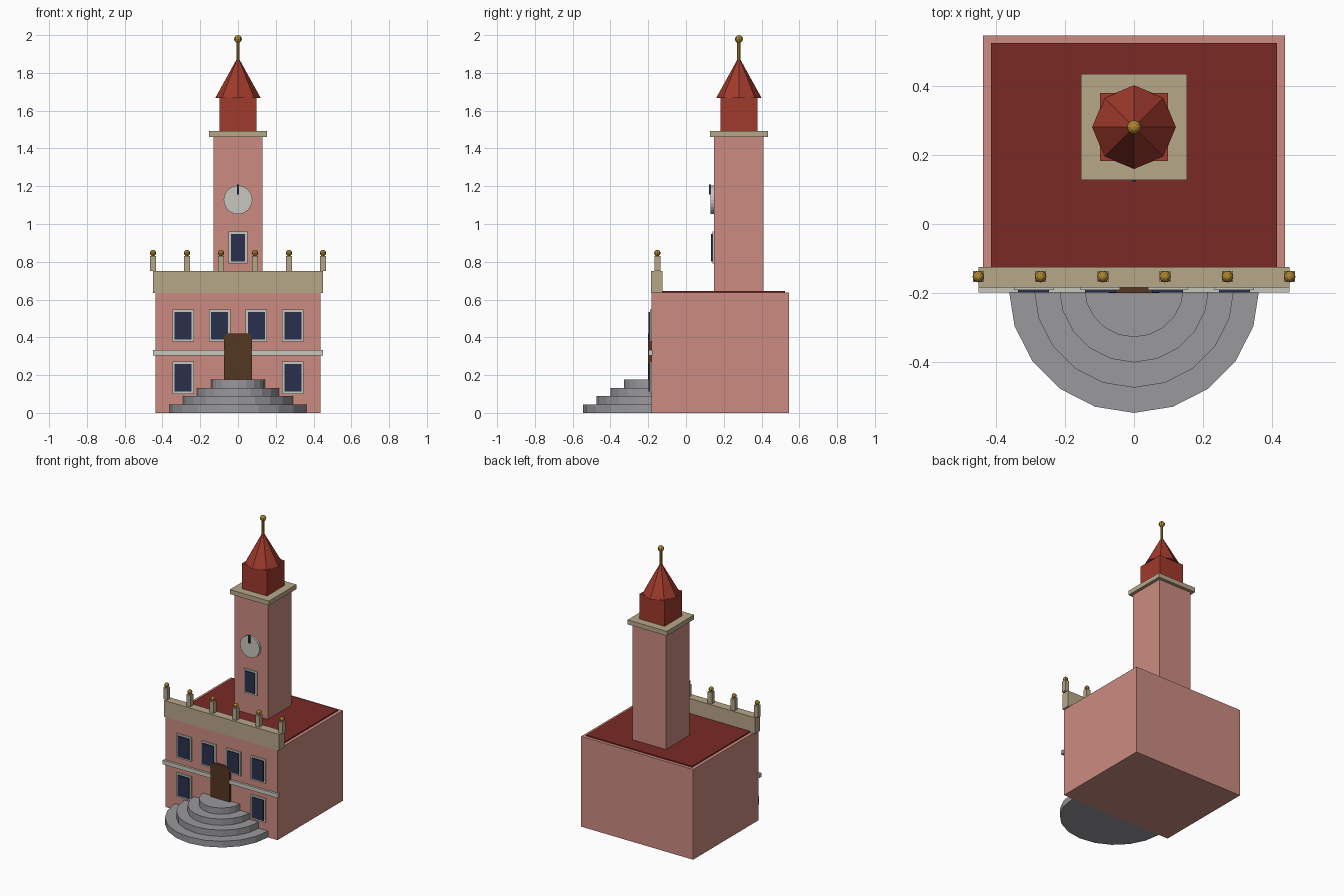
import bpy, bmesh, math
from mathutils import Matrix

if "Cube" in bpy.data.objects:
    bpy.data.objects.remove(bpy.data.objects["Cube"])


def material(name, rgb):
    m = bpy.data.materials.new(name)
    m.diffuse_color = (*rgb, 1)
    m.use_nodes = True
    m.node_tree.nodes["Principled BSDF"].inputs["Base Color"].default_value = m.diffuse_color
    return m


WALL = material("pink_wall", (0.60, 0.26, 0.22))
TAN = material("tan_stone", (0.47, 0.39, 0.25))
TRIM = material("pale_trim", (0.58, 0.57, 0.51))
STEP = material("grey_steps", (0.32, 0.32, 0.335))
GLASS = material("navy_glass", (0.023, 0.030, 0.078))
WOOD = material("brown_door", (0.091, 0.038, 0.016))
GOLD = material("gold", (0.43, 0.24, 0.03))
ROOF = material("dark_red_roof", (0.195, 0.023, 0.018))
SPIRE = material("red_spire", (0.35, 0.042, 0.025))


def finish(bm, name, mat):
    bmesh.ops.recalc_face_normals(bm, faces=bm.faces[:])
    me = bpy.data.meshes.new(name)
    bm.to_mesh(me)
    bm.free()
    me.materials.append(mat)
    ob = bpy.data.objects.new(name, me)
    bpy.context.collection.objects.link(ob)
    return ob


def box(name, mat, x0, x1, y0, y1, z0, z1):
    bm = bmesh.new()
    bmesh.ops.create_cube(bm, size=1)
    for v in bm.verts:
        v.co = (x0 if v.co.x < 0 else x1, y0 if v.co.y < 0 else y1, z0 if v.co.z < 0 else z1)
    return finish(bm, name, mat)


def cone(name, mat, sides, r0, r1, depth, loc, rot=None):
    bm = bmesh.new()
    mtx = Matrix.Translation(loc) @ (rot or Matrix.Identity(4))
    bmesh.ops.create_cone(bm, cap_ends=True, segments=sides, radius1=r0, radius2=r1,
                          depth=depth, matrix=mtx)
    bmesh.ops.remove_doubles(bm, verts=bm.verts[:], dist=1e-5)
    return finish(bm, name, mat)


def ball(name, mat, r, loc):
    bm = bmesh.new()
    bmesh.ops.create_uvsphere(bm, u_segments=8, v_segments=6, radius=r,
                              matrix=Matrix.Translation(loc))
    return finish(bm, name, mat)


def extrude(name, mat, pts, vec):
    bm = bmesh.new()
    f = bm.faces.new([bm.verts.new(p) for p in pts])
    top = bmesh.ops.extrude_face_region(bm, geom=[f])["geom"]
    bmesh.ops.translate(bm, verts=[g for g in top if isinstance(g, bmesh.types.BMVert)], vec=vec)
    return finish(bm, name, mat)


def window(name, x, z, y, hw, gw):
    # frame plate with a glass plate in front
    box(name + "_frame", TRIM, x - hw, x + hw, y - 0.008, y, z - 0.085, z + 0.085)
    box(name + "_glass", GLASS, x - gw, x + gw, y - 0.015, y - 0.007, z - 0.073, z + 0.073)


FRONT = -0.183
TY = 0.28    # tower centre

# main hall, roof, parapet and string course
box("hall", WALL, -0.437, 0.437, FRONT, 0.545, 0, 0.637)
box("roof_slab", ROOF, -0.414, 0.414, -0.16, 0.523, 0.63, 0.645)
box("parapet", TAN, -0.45, 0.45, FRONT - 0.001, -0.125, 0.635, 0.75)
box("string_course", TRIM, -0.45, 0.45, -0.198, -0.178, 0.305, 0.333)

# parapet posts with gold balls
for i in range(6):
    x = -0.45 + 0.18 * i
    box(f"post_{i}", TAN, x - 0.016, x + 0.016, -0.168, -0.136, 0.75, 0.83)
    ball(f"post_ball_{i}", GOLD, 0.017, (x, -0.152, 0.846))

# facade windows
for i, x in enumerate((-0.29, -0.097, 0.097, 0.29)):
    window(f"upper_window_{i}", x, 0.462, FRONT, 0.057, 0.045)
for i, x in enumerate((-0.29, 0.29)):
    window(f"lower_window_{i}", x, 0.186, FRONT, 0.057, 0.045)

# door with clipped top corners
door = [(-0.074, 0.17), (0.074, 0.17), (0.074, 0.405), (0.06, 0.42), (-0.06, 0.42), (-0.074, 0.405)]
extrude("door", WOOD, [(x, FRONT, z) for x, z in door], (0, -0.017, 0))

# half-round steps
for i in range(4):
    r = 0.363 - 0.073 * i
    arc = [math.pi * (1 + k / 10) for k in range(11)]
    pts = [(r * math.cos(a), FRONT + r * math.sin(a), 0.0443 * i) for a in arc]
    extrude(f"step_{i}", STEP, pts, (0, 0, 0.0443))

# tower shaft, cornice, belfry and spire
box("tower", WALL, -0.131, 0.131, TY - 0.133, TY + 0.131, 0.63, 1.462)
box("tower_cornice", TAN, -0.153, 0.153, TY - 0.153, TY + 0.153, 1.461, 1.493)
box("belfry", SPIRE, -0.098, 0.098, TY - 0.098, TY + 0.098, 1.492, 1.67)
cone("spire", SPIRE, 8, 0.121, 0, 0.219, (0, TY, 1.666 + 0.1095))
cone("finial_rod", GOLD, 8, 0.009, 0.009, 0.11, (0, TY, 1.92))
ball("finial_ball", GOLD, 0.021, (0, TY, 1.979))

# tower window and clock
TF = TY - 0.133
window("tower_window", 0, 0.875, TF, 0.05, 0.037)
cone("clock_face", TRIM, 24, 0.076, 0.076, 0.016, (0, TF - 0.008, 1.128),
     Matrix.Rotation(math.pi / 2, 4, 'X'))
box("clock_hand", GLASS, -0.0065, 0.0065, TF - 0.024, TF - 0.015, 1.155, 1.21)
